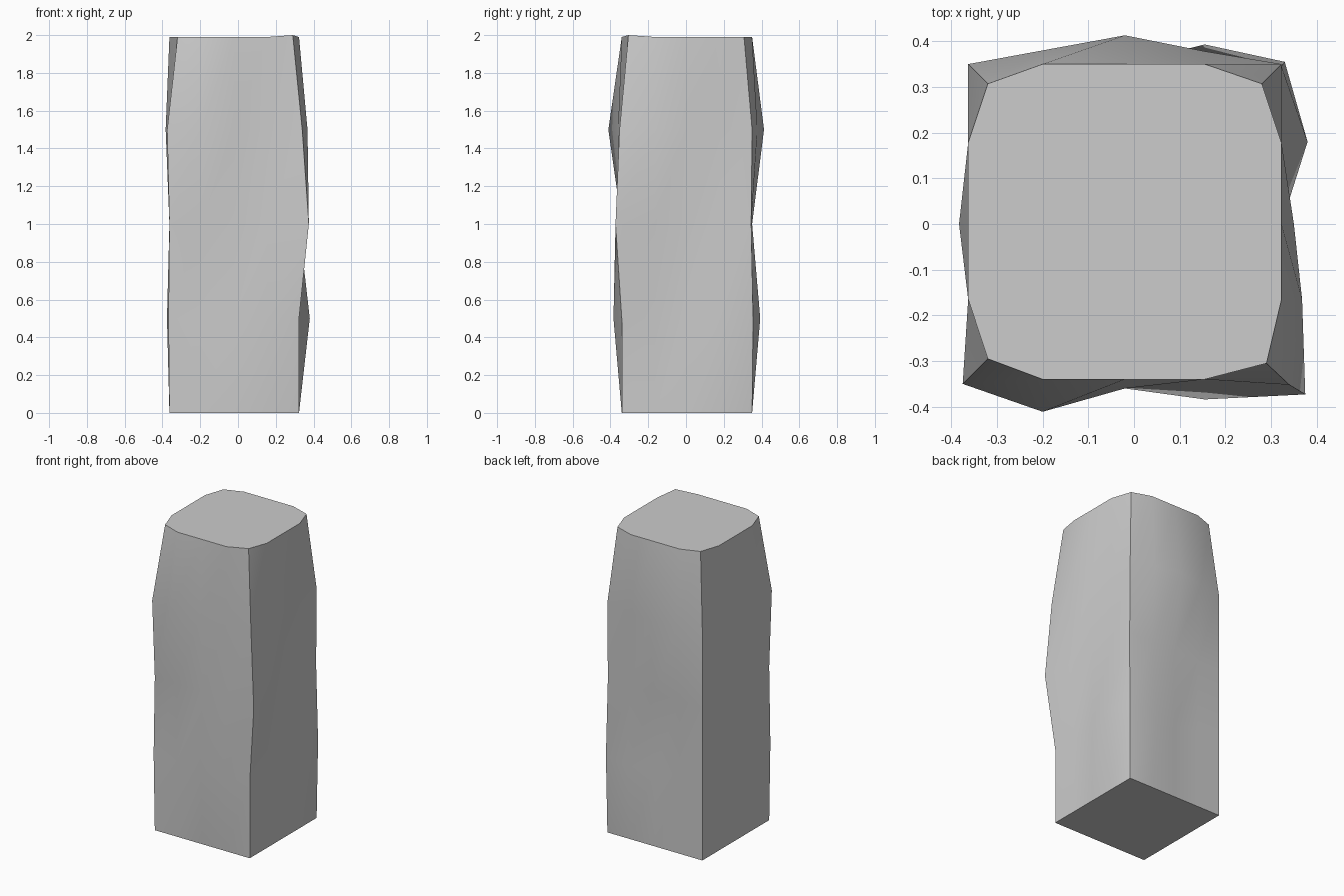
import bpy, bmesh

if "Cube" in bpy.data.objects:
    bpy.data.objects.remove(bpy.data.objects["Cube"])

# Column cross-section: a square loop split into 4 segments per side
XS = [-0.363, -0.2, -0.02, 0.155, 0.323]
YS = [-0.34, -0.165, 0.0, 0.178, 0.35]
base = ([(x, YS[0]) for x in XS[:4]] + [(XS[4], y) for y in YS[:4]]
        + [(x, YS[4]) for x in XS[:0:-1]] + [(XS[0], y) for y in YS[:0:-1]])

# Worn and bulging points per level (0 front left, 4 front right, 8 back right, 12 back left)
levels = [
    (0.0, {}),
    (0.5, {0: (-0.368, -0.345), 1: (-0.2, -0.345), 2: (-0.02, -0.36), 3: (0.155, -0.384),
           7: (0.38, 0.18), 8: (0.33, 0.355), 9: (0.155, 0.393), 14: (-0.376, 0.0)}),
    (1.0, {3: (0.155, -0.345), 4: (0.375, -0.373), 5: (0.35, -0.165), 8: (0.323, 0.345)}),
    (1.5, {0: (-0.375, -0.35), 1: (-0.2, -0.411), 2: (-0.02, -0.36), 4: (0.34, -0.352),
           5: (0.368, -0.165), 6: (0.35, 0.0), 9: (0.155, 0.378), 10: (-0.02, 0.413),
           11: (-0.2, 0.38), 14: (-0.383, 0.0)}),
    (1.99, {0: (-0.32, -0.295), 4: (0.29, -0.305), 8: (0.28, 0.307), 12: (-0.32, 0.307)}),
]

# Stacked rings bridged with quads
bm = bmesh.new()
rings = []
for z, moved in levels:
    rings.append([bm.verts.new((*moved.get(i, p), z)) for i, p in enumerate(base)])
rings[-1][4].co.z = 2.0
for lo, hi in zip(rings, rings[1:]):
    for i in range(16):
        j = (i + 1) % 16
        bm.faces.new((lo[i], lo[j], hi[j], hi[i]))

# Flat caps
bm.faces.new(rings[0][::-1])
bm.faces.new(rings[-1])
bmesh.ops.recalc_face_normals(bm, faces=bm.faces)

# Smooth sides; sharp rims and corner edges
for f in bm.faces:
    f.smooth = True
for e in bm.edges:
    a, b = e.verts
    rim = all(v in rings[0] for v in e.verts) or all(v in rings[-1] for v in e.verts)
    corner = any(a in r and b in s and r.index(a) % 4 == 0 and r.index(a) == s.index(b)
                 for r in rings for s in rings if r is not s)
    e.smooth = not (rim or corner)

mesh = bpy.data.meshes.new("stone_pillar")
bm.to_mesh(mesh)
bm.free()
pillar = bpy.data.objects.new("stone_pillar", mesh)
bpy.context.collection.objects.link(pillar)
